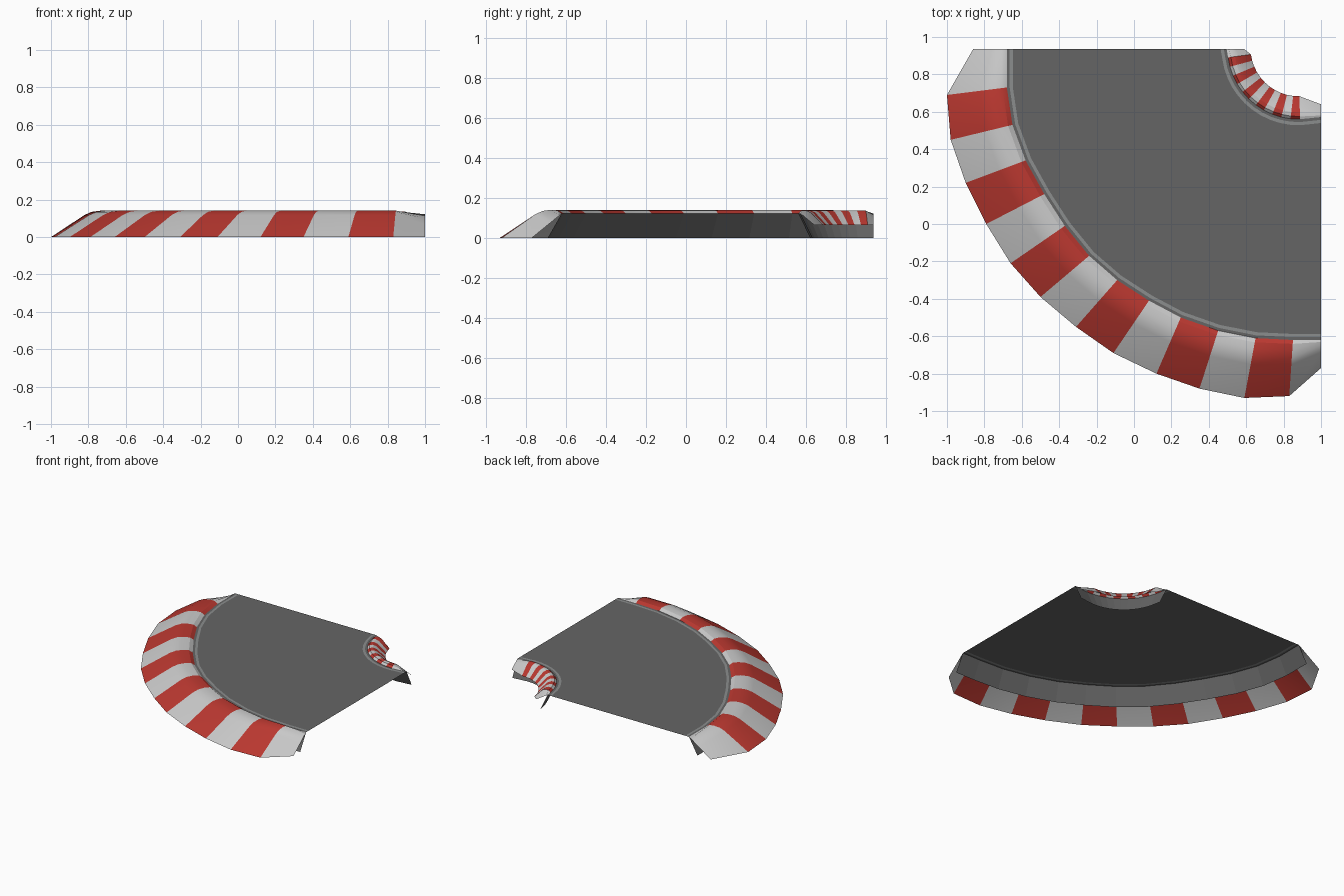
import bpy, math
from mathutils import Vector

if "Cube" in bpy.data.objects:
    bpy.data.objects.remove(bpy.data.objects["Cube"])


def material(name, rgb):
    m = bpy.data.materials.new(name)
    m.diffuse_color = (*rgb, 1)
    m.use_nodes = True
    m.node_tree.nodes["Principled BSDF"].inputs["Base Color"].default_value = m.diffuse_color
    return m


RED = material("kerb_red", (0.50, 0.04, 0.03))
WHITE = material("kerb_white", (0.60, 0.60, 0.60))
ASPHALT = material("asphalt", (0.13, 0.13, 0.13))
LINE = material("line_grey", (0.26, 0.27, 0.27))
TOP = 0.122


def make(name, verts, faces, mats, indices=None, smooth=False):
    me = bpy.data.meshes.new(name)
    me.from_pydata(verts, [], faces)
    for m in mats:
        me.materials.append(m)
    if indices:
        me.polygons.foreach_set("material_index", indices)
    ob = bpy.data.objects.new(name, me)
    bpy.context.collection.objects.link(ob)
    if smooth:
        bpy.ops.object.select_all(action='DESELECT')
        ob.select_set(True)
        bpy.context.view_layer.objects.active = ob
        bpy.ops.object.shade_smooth_by_angle(angle=math.radians(25))
    return ob


def loft(name, rows, mats, striped=False, flip=False, smooth=False):
    """Skin rows of points; stripes alternate along each row."""
    n = len(rows[0])
    verts = [p for r in rows for p in r]
    faces, idx = [], []
    for j in range(len(rows) - 1):
        for i in range(n - 1):
            f = (j*n + i, (j+1)*n + i, (j+1)*n + i + 1, j*n + i + 1)
            faces.append(f[::-1] if flip else f)
            idx.append(i % 2 if striped else 0)
    return make(name, verts, faces, mats, idx, smooth)


def offset(edge, rim, d, z):
    """Shift the road edge by d towards the kerb rim."""
    return [(*(a + (b - a).normalized() * d), z) for a, b in zip(edge, rim)]


def kerb(name, edge, rim, profile, flip):
    rows = []
    z_rim = profile[-1][1]
    last = len(edge) - 1
    for t, z in profile:
        # both end sections flatten to a plain ramp
        rows.append([(*a.lerp(b, t), TOP + (z_rim - TOP) * t if i in (0, last) else z)
                     for i, (a, b) in enumerate(zip(edge, rim))])
    loft(name, rows, [WHITE, RED], True, flip, True)


def arc(radius):
    return [(0.88 - radius * math.cos(a), 0.94 - radius * math.sin(a))
            for a in (math.radians(7.5 + 7.6 * i) for i in range(12))]


def path(pts):
    return [Vector(p) for p in pts]


# Plan curves of the two kerbs, from the back left end to the front right end
outer_edge = path([(-.68, .935), (-.68, .73), (-.65, .53), (-.58, .34), (-.48, .16),
                   (-.37, -.01), (-.24, -.17), (-.09, -.30), (.08, -.41), (.25, -.50),
                   (.45, -.57), (.65, -.61), (.85, -.62), (1, -.62)])
outer_rim = path([(-.86, .935), (-1, .69), (-.98, .45), (-.90, .22), (-.79, 0),
                  (-.66, -.21), (-.50, -.39), (-.31, -.55), (-.11, -.69), (.12, -.80),
                  (.35, -.88), (.59, -.93), (.83, -.92), (1, -.77)])
inner_edge = path([(.495, .935)] + arc(.38) + [(1, .572)])
inner_rim = path([(.59, .935)] + arc(.257) + [(1, .64)])

# Striped kerbs
kerb("outer_kerb", outer_edge, outer_rim,
     [(0, TOP), (.07, .138), (.18, .141), (.32, .135), (.44, .118), (1, 0)], True)
kerb("inner_kerb", inner_edge, inner_rim,
     [(0, TOP), (.12, .136), (.3, .138), (.5, .128), (1, .065)], False)

# Sloping skirts hidden under the kerbs, and the edge lines on the road
inside = []
for side, edge, rim, flip in (("outer", outer_edge, outer_rim, True),
                              ("inner", inner_edge, inner_rim, False)):
    rows = [offset(edge, rim, -d, TOP) for d in (0, .015, .032)]
    skirt = [rows[0], offset(edge, rim, .07 if flip else .06, 0)]
    loft(side + "_skirt", skirt, [ASPHALT], flip=flip)
    loft(side + "_road_margin", rows[:2], [ASPHALT], flip=not flip)
    loft(side + "_road_line", rows[1:], [LINE], flip=not flip)
    inside.append(rows[2])

# Road surface between the two lines
loft("road_surface", inside, [ASPHALT], flip=False)
for ob in bpy.data.objects:
    if ob.name == "road_surface" and ob.data.polygons[0].normal.z < 0:
        ob.data.flip_normals()
